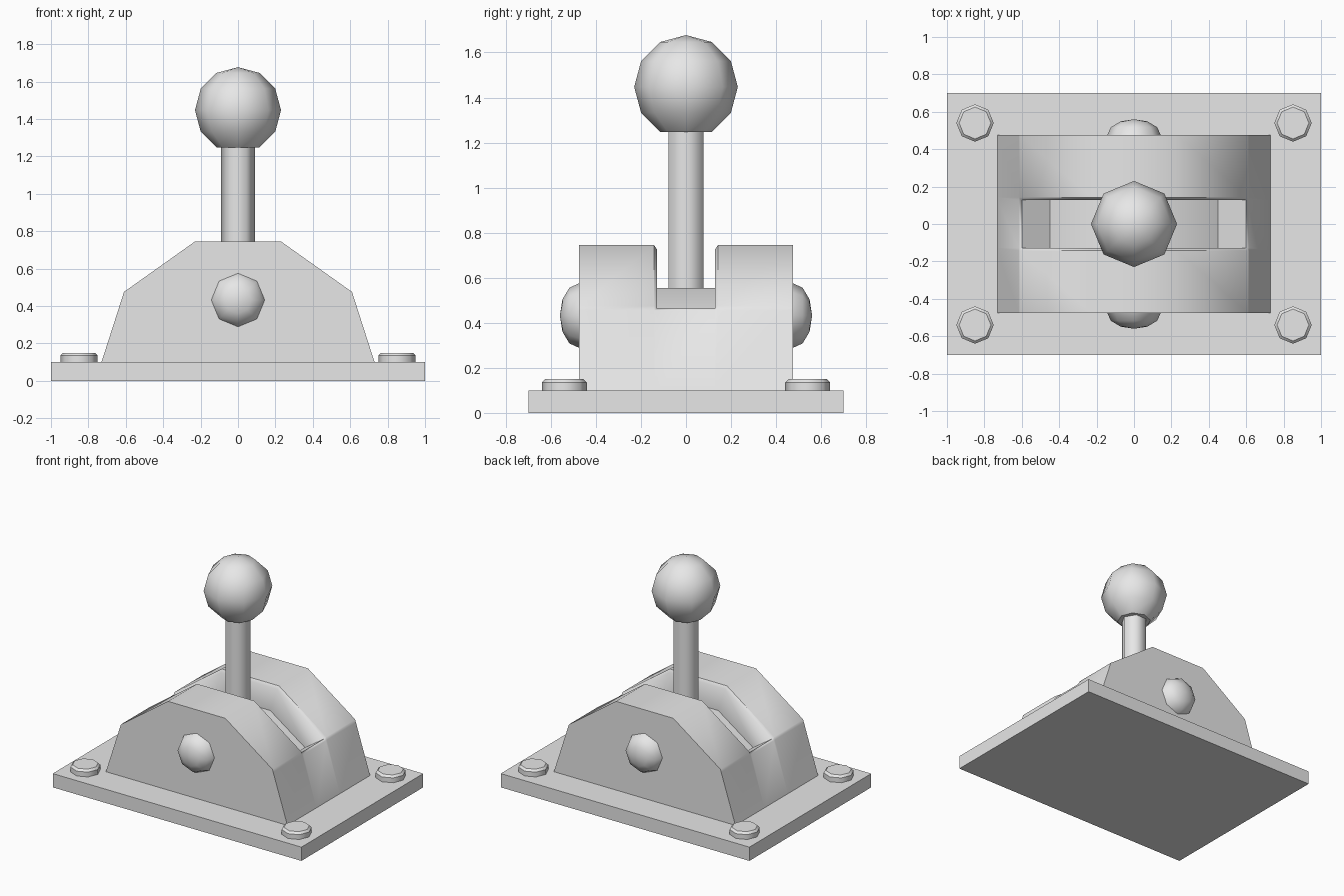
import bpy, bmesh, math
from mathutils import Matrix

if "Cube" in bpy.data.objects:
    bpy.data.objects.remove(bpy.data.objects["Cube"], do_unlink=True)

grey = bpy.data.materials.new("plain grey")
grey.use_nodes = True
grey.diffuse_color = (0.8, 0.8, 0.8, 1)
grey.node_tree.nodes["Principled BSDF"].inputs["Base Color"].default_value = (0.8, 0.8, 0.8, 1)


def finish(name, bm):
    mesh = bpy.data.meshes.new(name)
    bm.to_mesh(mesh)
    bm.free()
    mesh.materials.append(grey)
    obj = bpy.data.objects.new(name, mesh)
    bpy.context.collection.objects.link(obj)
    return obj


def lathe(name, profile, sides, matrix, hard_rings=False):
    """Spin (radius, height) points round z; open ends get flat caps."""
    bm = bmesh.new()
    rings = []
    for r, z in profile:
        if r == 0:
            rings.append([bm.verts.new((0, 0, z))] * sides)
        else:
            rings.append([bm.verts.new((r * math.cos(a), r * math.sin(a), z))
                          for a in (2 * math.pi * i / sides for i in range(sides))])
    for low, high in zip(rings, rings[1:]):
        for i in range(sides):
            j = (i + 1) % sides
            corners = list(dict.fromkeys((low[i], low[j], high[j], high[i])))
            bm.faces.new(corners).smooth = True
    if hard_rings:
        for e in bm.edges:
            e.smooth = abs(e.verts[0].co.z - e.verts[1].co.z) > 1e-5
    for ring, (r, z) in ((rings[0], profile[0]), (rings[-1], profile[-1])):
        if r:
            cap = bm.faces.new(ring)
            for e in cap.edges:
                e.smooth = False
    bmesh.ops.recalc_face_normals(bm, faces=bm.faces)
    bm.transform(matrix)
    return finish(name, bm)


def loft(name, stations, angle):
    """Skin (y, xz points) sections along y, merging points that coincide."""
    bm = bmesh.new()
    found = {}

    def vert(x, y, z):
        key = (round(x, 4), round(y, 4), round(z, 4))
        if key not in found:
            found[key] = bm.verts.new(key)
        return found[key]

    rows = [[vert(x, y, z) for x, z in pts] for y, pts in stations]
    for a, b in zip(rows, rows[1:]):
        for i in range(len(a)):
            j = (i + 1) % len(a)
            corners = list(dict.fromkeys((a[i], a[j], b[j], b[i])))
            if len(corners) > 2:
                bm.faces.new(corners)
    for end in (rows[0], rows[-1]):
        bm.faces.new(list(dict.fromkeys(end)))
    bmesh.ops.recalc_face_normals(bm, faces=bm.faces)
    for f in bm.faces:
        f.smooth = True
    for e in bm.edges:
        e.smooth = e.calc_face_angle(math.pi) < math.radians(angle)
    return finish(name, bm)


def both_sides(half):
    return half + [(-x, z) for x, z in reversed(half)]


# Base plate
bm = bmesh.new()
bmesh.ops.create_cube(bm, size=1, matrix=Matrix.Translation((0, 0, 0.05))
                      @ Matrix.Diagonal((2, 1.4, 0.1, 1)))
finish("base_plate", bm)

# Faceted housing with a chamfered slot that has sloping floor and ends
foot = [(0.73, 0.1), (0.616, 0.455)]
outer = both_sides(foot + [(0.61, 0.475), (0.61, 0.475), (0.23, 0.745)])
rim = both_sides(foot + [(0.6, 0.463), (0.6, 0.463), (0.225, 0.725)])
floor = both_sides(foot + [(0.6, 0.463), (0.45, 0.36), (0.17, 0.555)])
loft("slotted_housing", [
    (-0.475, outer), (-0.142, outer), (-0.128, rim), (-0.128, floor),
    (0.128, floor), (0.128, rim), (0.142, outer), (0.475, outer)], 40)

# Lever rod and ball knob
lathe("lever_rod", [(0.09, 0.5), (0.09, 1.26)], 6, Matrix.Identity(4), True)
ball = [(0.23 * math.sin(math.radians(t)), -0.23 * math.cos(math.radians(t)))
        for t in range(30, 180, 30)] + [(0, 0.23)]
lathe("ball_knob", ball, 8, Matrix.Translation((0, 0, 1.447)))

# Domed pivot caps on front and back
dome = [(0.143 * math.cos(math.radians(t)), 0.085 * math.sin(math.radians(t)))
        for t in (0, 30, 60)] + [(0, 0.085)]
for label, s in (("front", -1), ("back", 1)):
    lathe(label + "_pivot_cap", dome, 8, Matrix.Translation((0, 0.475 * s, 0.432))
          @ Matrix.Rotation(-s * math.pi / 2, 4, 'X'))

# Corner bolts
bolt = [(0.1, 0.1), (0.1, 0.135), (0.085, 0.15)]
for side, x in (("left", 0.85), ("right", -0.85)):
    for end, y in (("front", -0.54), ("back", 0.54)):
        lathe(f"{end}_{side}_bolt", bolt, 8, Matrix.Translation((x, y, 0)), True)
